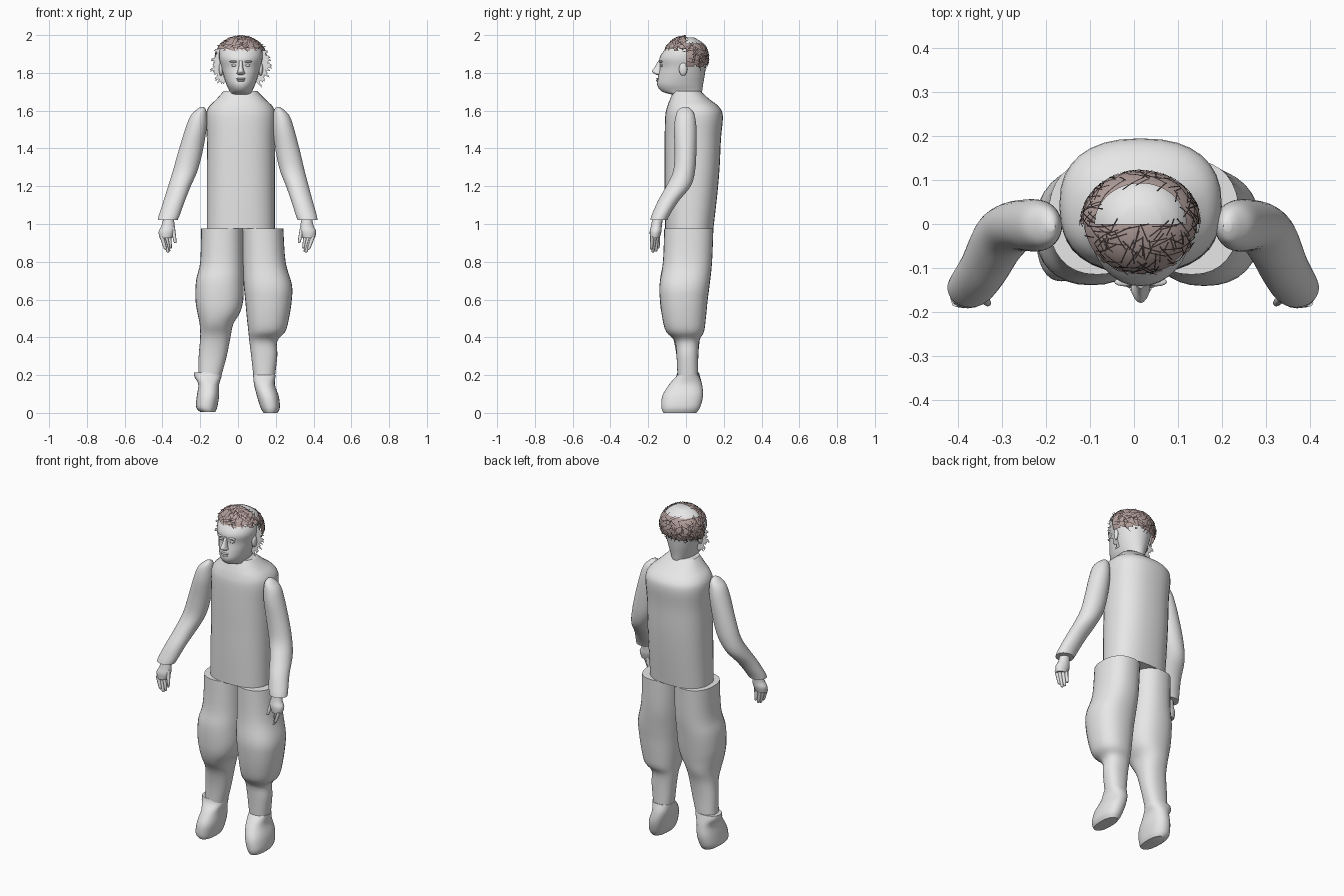
import bpy
import bmesh
import math
import random
from mathutils import Vector

random.seed(4)
cube = bpy.data.objects.get("Cube")
if cube:
    bpy.data.objects.remove(cube, do_unlink=True)


def make_material(name, colour):
    mat = bpy.data.materials.new(name)
    mat.use_nodes = True
    rgba = (*colour, 1)
    mat.diffuse_color = rgba
    mat.node_tree.nodes["Principled BSDF"].inputs["Base Color"].default_value = rgba
    return mat


GREY = make_material("plain grey", (.8, .8, .8))
HAIR = make_material("hair brown", (.45, .35, .33))
STRAND = make_material("dark strand", (.05, .035, .035))


def finish(name, bm, mat, angle=45):
    """Turn a bmesh into a smooth shaded object that keeps its sharp edges."""
    mesh = bpy.data.meshes.new(name)
    bm.to_mesh(mesh)
    bm.free()
    for poly in mesh.polygons:
        poly.use_smooth = True
    mesh.set_sharp_from_angle(angle=math.radians(angle))
    mesh.materials.append(mat)
    obj = bpy.data.objects.new(name, mesh)
    bpy.context.collection.objects.link(obj)
    return obj


def spline(rows, steps):
    """Smoothly fill in rows between the given cross-sections."""
    vecs = [Vector(r) for r in rows]
    out = []
    for i in range(len(vecs) - 1):
        a, b = vecs[max(i - 1, 0)], vecs[i]
        c, d = vecs[i + 1], vecs[min(i + 2, len(vecs) - 1)]
        for s in range(steps):
            t = s / steps
            out.append(b + (c - a) * (t / 2)
                       + (a * 2 - b * 5 + c * 4 - d) * (t * t / 2)
                       + (b * 3 - a - c * 3 + d) * (t ** 3 / 2))
    return out + [vecs[-1]]


def add_loft(bm, rows, sides=32, power=2.0, steps=4):
    """Skin level rounded sections, each given as z, x low, x high, y low, y high."""
    rings = []
    for z, xa, xb, ya, yb in spline(rows, steps):
        ring = []
        for k in range(sides):
            a = math.tau * k / sides
            c, s = math.cos(a), math.sin(a)
            ux = math.copysign(abs(c) ** (2 / power), c)
            uy = math.copysign(abs(s) ** (2 / power), s)
            ring.append(bm.verts.new(((xa + xb + (xb - xa) * ux) / 2,
                                      (ya + yb + (yb - ya) * uy) / 2, z)))
        rings.append(ring)
    for low, high in zip(rings, rings[1:]):
        for k in range(sides):
            n = (k + 1) % sides
            bm.faces.new((low[k], low[n], high[n], high[k]))
    bm.faces.new(rings[0][::-1])
    bm.faces.new(rings[-1])
    bmesh.ops.recalc_face_normals(bm, faces=bm.faces)


def loft(name, rows, **options):
    bm = bmesh.new()
    add_loft(bm, rows, **options)
    return finish(name, bm, GREY)


def flip(rows):
    """Mirror arm sections to the left, leaning slightly with the body."""
    out = []
    for z, xa, xb, ya, yb in rows:
        shift = .045 * (z - 1.1)
        out.append((z, shift - xb, shift - xa, ya, yb))
    return out


# Torso: straight tunic with sloping shoulders
loft("torso", [
    (.975, -.165, .195, -.11, .145), (1.15, -.165, .195, -.113, .165),
    (1.3, -.165, .195, -.113, .178), (1.45, -.165, .195, -.113, .185),
    (1.57, -.17, .2, -.11, .195), (1.62, -.155, .185, -.1, .175),
    (1.66, -.115, .145, -.085, .125), (1.705, -.075, .1, -.065, .075)], power=2.4)

# Trouser legs: baggy to the knee, narrow to the ankle
loft("right_leg", [
    (.19, -.21, -.09, -.045, .065), (.3, -.208, -.06, -.05, .065),
    (.4, -.2, -.04, -.07, .075), (.47, -.203, -.025, -.11, .095),
    (.53, -.215, .01, -.13, .105), (.6, -.225, .028, -.138, .115),
    (.7, -.222, .03, -.138, .128), (.8, -.2, .03, -.122, .138),
    (.975, -.195, .028, -.115, .145)], power=2.3)
loft("left_leg", [
    (.19, .082, .195, -.045, .065), (.3, .07, .208, -.05, .065),
    (.38, .06, .208, -.06, .07), (.43, .055, .25, -.105, .095),
    (.5, .047, .27, -.125, .105), (.6, .038, .285, -.138, .115),
    (.68, .03, .285, -.14, .125), (.8, .025, .252, -.122, .138),
    (.975, .022, .24, -.115, .145)], power=2.3)

# Boots: soft, with the toe forward
loft("right_boot", [
    (.005, -.2, -.12, -.12, .055), (.03, -.222, -.11, -.13, .075),
    (.09, -.218, -.1, -.125, .09), (.15, -.21, -.1, -.09, .085),
    (.19, -.23, -.088, -.055, .075), (.215, -.232, -.086, -.045, .068)], power=2.3)
loft("left_boot", [
    (0, .135, .21, -.12, .055), (.03, .118, .222, -.13, .075),
    (.09, .1, .215, -.125, .09), (.15, .085, .195, -.09, .085),
    (.2, .08, .2, -.045, .068)], power=2.3)

# Sleeves and hands
sleeve = [
    (1.02, -.425, -.32, -.19, -.1), (1.05, -.418, -.307, -.18, -.085),
    (1.12, -.395, -.282, -.15, -.04), (1.2, -.37, -.25, -.105, .025),
    (1.28, -.345, -.215, -.068, .048), (1.38, -.317, -.188, -.06, .055),
    (1.5, -.28, -.167, -.063, .056), (1.57, -.253, -.164, -.055, .047),
    (1.605, -.22, -.17, -.04, .03), (1.62, -.198, -.18, -.015, .005)]
palm = [(.925, -.415, -.35, -.19, -.14), (.96, -.42, -.335, -.192, -.13),
        (.99, -.405, -.335, -.185, -.128), (1.03, -.395, -.34, -.178, -.122)]
fingers = [((-.405, -.178, .935), (-.385, -.183, .87)),
           ((-.398, -.165, .935), (-.372, -.175, .855)),
           ((-.382, -.155, .935), (-.366, -.16, .858)),
           ((-.365, -.148, .935), (-.358, -.148, .875)),
           ((-.345, -.165, .985), (-.333, -.18, .905))]


def finger_rows(base, tip):
    rows = []
    for t, r in ((1.06, .003), (1, .008), (.5, .01), (0, .011)):
        p = Vector(base).lerp(Vector(tip), t)
        rows.append((p.z, p.x - r, p.x + r, p.y - r, p.y + r))
    return rows


for side, place in (("right", list), ("left", flip)):
    loft(side + "_sleeve", place(sleeve))
    bm = bmesh.new()
    add_loft(bm, place(palm), sides=16)
    for base, tip in fingers:
        add_loft(bm, place(finger_rows(base, tip)), sides=8, steps=2)
    finish(side + "_hand", bm, GREY, 70)

# Head and neck
MID = .015
loft("head", [
    (.66 + 1, -.06, .09, -.05, .07), (1.68, -.055, .085, -.06, .08),
    (1.7, -.045, .075, -.125, .085), (1.735, -.06, .09, -.152, .09),
    (1.78, -.075, .105, -.148, .098), (1.83, -.088, .118, -.138, .105),
    (1.88, -.1, .13, -.14, .112), (1.93, -.095, .125, -.107, .105),
    (1.965, -.07, .1, -.075, .08), (1.988, -.03, .06, -.035, .04)])


# Nose, and rounded facial features
loft("nose", [(1.79, .003, .027, -.155, -.13), (1.797, -.007, .037, -.17, -.12),
              (1.81, -.002, .032, -.18, -.12), (1.835, .004, .026, -.163, -.12),
              (1.865, .006, .024, -.146, -.12)], sides=16)


def blob(name, centre, radii):
    bm = bmesh.new()
    bmesh.ops.create_uvsphere(bm, u_segments=16, v_segments=10, radius=1)
    bmesh.ops.scale(bm, vec=radii, verts=bm.verts)
    bmesh.ops.translate(bm, vec=centre, verts=bm.verts)
    return finish(name, bm, GREY)


blob("upper_lip", (MID, -.147, 1.769), (.025, .012, .005))
blob("lower_lip", (MID, -.147, 1.759), (.02, .012, .006))
for side, s in (("right", -1), ("left", 1)):
    blob(side + "_eye", (MID + s * .035, -.127, 1.84), (.015, .01, .007))
    blob(side + "_brow", (MID + s * .036, -.132, 1.86), (.024, .01, .006))
    blob(side + "_ear", (MID + s * .105, -.015, 1.82), (.012, .022, .035))

# Hair: a front cap and a separate band round the back
CENTRE, SIZE = Vector((MID, 0, 1.88)), Vector((.137, .122, .118))


def on_scalp(direction, lift=1.0):
    return CENTRE + Vector([d * s * lift for d, s in zip(direction, SIZE)])


def has_hair(p):
    edge = random.uniform(-.008, .008)
    if p.y > 0:
        return 1.835 + edge < p.z < 1.955
    return p.z > 1.925 + edge


bm = bmesh.new()
bmesh.ops.create_uvsphere(bm, u_segments=64, v_segments=40, radius=1)
for v in bm.verts:
    v.co = on_scalp(v.co)
bald = [f for f in bm.faces if not has_hair(f.calc_center_median())]
bmesh.ops.delete(bm, geom=bald, context="FACES")
finish("hair_cap", bm, HAIR)

# Loose dark strands crossing over the hair
bm = bmesh.new()
made = 0
while made < 240:
    d = Vector([random.gauss(0, 1) for _ in SIZE]).normalized()
    if not has_hair(on_scalp(d)):
        continue
    along = d.cross(Vector([random.gauss(0, 1) for _ in SIZE])).normalized()
    across = d.cross(along) * .012
    half = random.uniform(.1, .25)
    pairs = []
    for t in (-1, -.5, 0, .5, 1):
        p = (d + along * half * t).normalized()
        pairs.append([bm.verts.new(on_scalp(p + across * w, 1.015)) for w in (-1, 1)])
    for (a, b), (c, e) in zip(pairs, pairs[1:]):
        bm.faces.new((a, b, e, c))
    made += 1
finish("hair_strands", bm, STRAND)

# Ragged side locks standing out flat beside the face
bm = bmesh.new()
for s in (-1, 1):
    for k in range(36):
        a = math.radians(-48 + 3 * k)
        reach = random.uniform(.14, .168)
        corners = []
        for r, turn in ((.08, -.04), (reach, -.03), (reach - .01, .03), (.08, .04)):
            corners.append(bm.verts.new((MID + s * r * math.cos(a + turn),
                                         -.01 + .0005 * (k % 2),
                                         1.845 + .95 * r * math.sin(a + turn))))
        bm.faces.new(corners)
finish("side_locks", bm, GREY)
